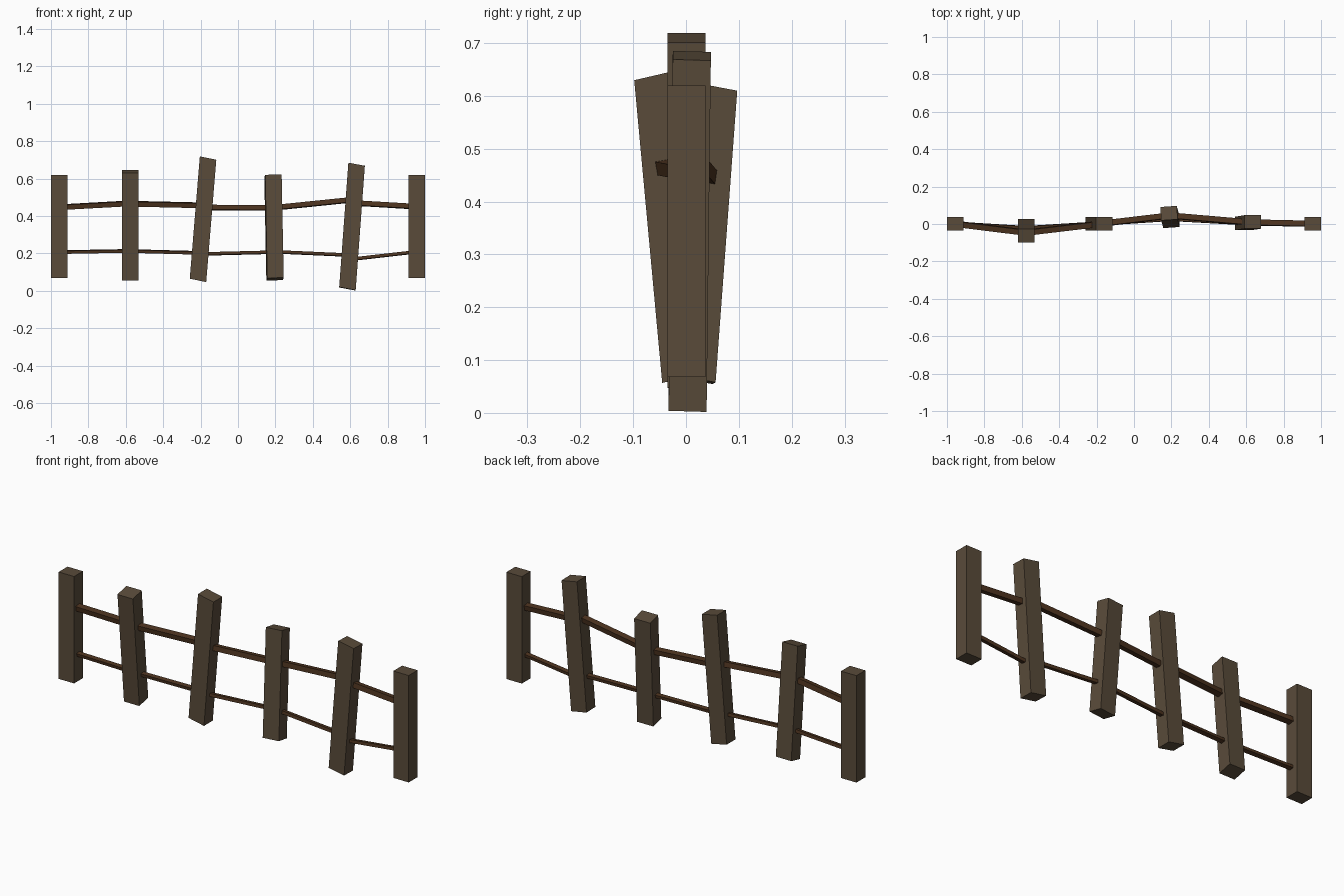
import bpy, bmesh, math
from mathutils import Matrix, Vector

if "Cube" in bpy.data.objects:
    bpy.data.objects.remove(bpy.data.objects["Cube"])


def material(name, rgb):
    m = bpy.data.materials.new(name)
    m.diffuse_color = (*rgb, 1)
    m.use_nodes = True
    m.node_tree.nodes["Principled BSDF"].inputs["Base Color"].default_value = m.diffuse_color
    return m


post_wood = material("post_wood", (0.10, 0.07, 0.042))
rail_wood = material("rail_wood", (0.075, 0.034, 0.014))


def block(name, centre, ax, ay, az, mat):
    """Unit cube mapped onto three edge vectors."""
    bm = bmesh.new()
    bmesh.ops.create_cube(bm, size=1)
    m = Matrix((ax, ay, az)).transposed().to_4x4()
    m.translation = centre
    bm.transform(m)
    bmesh.ops.recalc_face_normals(bm, faces=bm.faces)
    me = bpy.data.meshes.new(name)
    bm.to_mesh(me)
    bm.free()
    me.materials.append(mat)
    ob = bpy.data.objects.new(name, me)
    bpy.context.collection.objects.link(ob)


def post(i, bottom, top, yaw=0):
    b, t = Vector(bottom), Vector(top)
    d = t - b
    lean = Vector((d.x / d.z, d.y / d.z))
    c, s = math.cos(math.radians(yaw)), math.sin(math.radians(yaw))
    # end faces slope more strongly than the sides lean
    edge = lambda x, y: Vector((x, y, -2.5 * (lean.x * x + lean.y * y)))
    block(f"post_{i}", (b + t) / 2, edge(0.088 * c, 0.088 * s),
          edge(-0.072 * s, 0.072 * c), d, post_wood)


def rail(name, a, b, width, height, roll=0):
    a, b = Vector(a), Vector(b)
    d = b - a
    side = Vector((0, 0, 1)).cross(d).normalized()
    up = d.cross(side).normalized()
    rot = Matrix.Rotation(math.radians(roll), 3, d.normalized())
    block(name, (a + b) / 2, d, rot @ side * width, rot @ up * height, rail_wood)


# Posts: bottom centre, top centre, yaw
posts = [
    ((-0.956, 0.001, 0.068), (-0.956, 0.001, 0.62), 0),
    ((-0.576, -0.009, 0.065), (-0.576, -0.062, 0.638), 0),
    ((-0.214, 0.001, 0.056), (-0.160, 0.001, 0.710), 0),
    ((0.198, 0.017, 0.063), (0.187, 0.058, 0.615), 4),
    ((0.585, 0.003, 0.011), (0.634, 0.011, 0.676), 0),
    ((0.956, 0.001, 0.068), (0.956, 0.001, 0.62), 0),
]
for i, p in enumerate(posts):
    post(i + 1, *p)

# Rails: start and end height of each span between neighbouring posts
upper = [(0.447, 0.468), (0.466, 0.457), (0.446, 0.443), (0.444, 0.488), (0.470, 0.450)]
lower = [(0.207, 0.214), (0.213, 0.203), (0.197, 0.207), (0.209, 0.191), (0.168, 0.209)]


def axis_point(i, z):
    b, t = Vector(posts[i][0]), Vector(posts[i][1])
    p = b.lerp(t, (z - b.z) / (t.z - b.z))
    return Vector((p.x, p.y, z))


for label, spans, w, h in (("upper", upper, 0.030, 0.026), ("lower", lower, 0.022, 0.016)):
    for i, (z0, z1) in enumerate(spans):
        rail(f"{label}_rail_{i + 1}", axis_point(i, z0), axis_point(i + 1, z1), w, h,
             roll=10 if i < 2 else -8)
